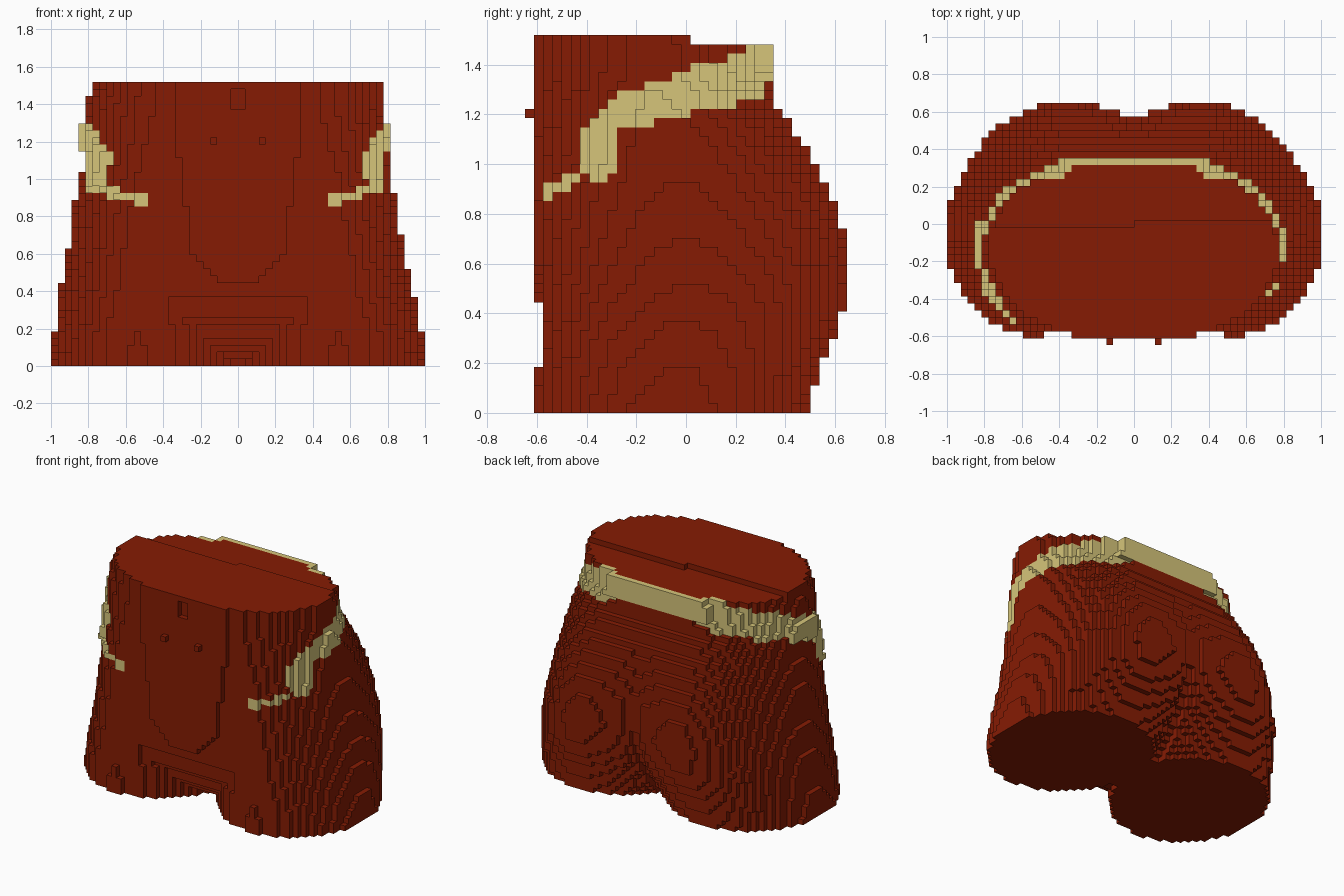
import bpy, bmesh, math

cube = bpy.data.objects.get("Cube")
if cube:
    bpy.data.objects.remove(cube, do_unlink=True)

V = 2 / 54                      # block size
NX, NY, NZ = 54, 35, 41


def interp(table, t):
    """Piecewise linear lookup."""
    if t <= table[0][0]:
        return table[0][1]
    for (a, u), (b, w) in zip(table, table[1:]):
        if t <= b:
            return u + (w - u) * (t - a) / (b - a)
    return table[-1][1]


def material(name, rgb):
    m = bpy.data.materials.new(name)
    m.use_nodes = True
    m.diffuse_color = (*rgb, 1)
    m.node_tree.nodes["Principled BSDF"].inputs["Base Color"].default_value = (*rgb, 1)
    return m


RED = material("dark red cloth", (0.237, 0.0112, 0.001))
TAN = material("tan belt", (0.67, 0.56, 0.195))

# Profiles by height: half width on each side, back, front and widest depth
WIDTH_LEFT = [(0, 1.01), (.19, .9815), (.37, .944), (.52, .907), (.70, .87),
              (.93, .833), (1.3, .796), (1.36, .777), (1.52, .77)]
WIDTH_RIGHT = [(0, 1.01), (.19, .9815), (.45, .946), (.63, .909), (.88, .872),
               (1.03, .835), (1.45, .7965), (1.47, .777), (1.52, .77)]
BACK = [(0, .49), (.11, .5185), (.22, .5555), (.3, .5925), (.41, .631), (.57, .646),
        (.74, .631), (.85, .5925), (.93, .5555), (1.0, .5185), (1.08, .4815),
        (1.13, .444), (1.2, .407), (1.24, .37), (1.33, .334), (1.36, .32)]
FRONT = [(0, -.597), (.18, -.593), (.4, -.58), (.9, -.585), (1.1, -.59), (1.5, -.594)]
MIDDLE = [(0, -.05), (.5, .02), (1.0, -.04), (1.3, -.13)]
# Where each leg is deepest
LEG_FRONT = [(0, .54), (.3, .54), (.55, .5), (1.0, .4), (1.3, .25), (1.5, .22)]
LEG_BACK = [(0, .5), (.5, .4), (1.0, .35), (1.3, .2)]
# Share of the depth filled by the sloping crotch, and depth of the rear cleft
CROTCH = [(0, .2), (.025, .25), (.07, .58), (.11, .68), (.15, .74), (.19, .79),
          (.26, .87), (.37, .95), (.48, 1)]
CLEFT = [(0, .8), (.1, .56), (.2, .43), (.35, .3), (.57, .2), (1.0, .06), (1.3, 0)]
PANEL = [(.45, .1), (.52, .18), (.62, .25), (.8, .27), (1.1, .31), (1.25, .335)]
# Lower and upper edge of the belt, by depth
BELT_LOW = [(-.57, .855), (-.52, .87), (-.46, .91), (-.42, .95), (-.33, .935), (-.29, .97),
            (-.275, 1.13), (-.2, 1.15), (-.1, 1.18), (.03, 1.21), (.15, 1.22), (.25, 1.25),
            (.3, 1.26), (.33, 1.33)]
BELT_HIGH = [(-.57, .9), (-.52, .93), (-.46, .96), (-.43, 1.0), (-.405, 1.18), (-.34, 1.2),
             (-.315, 1.27), (-.2, 1.3), (-.1, 1.34), (0, 1.38), (.1, 1.41), (.23, 1.44),
             (.26, 1.49), (.35, 1.49)]


def centre(k):
    return (-1 + (k[0] + .5) * V, (k[1] - NY / 2 + .5) * V, (k[2] + .5) * V)


def arc(x, c, w):
    """Depth share at distance x from the middle: a leg centred on c, ending at w."""
    u = (x - c) / (w - c) if x > c else (c - x) / c
    return math.sqrt(max(0, 1 - u * u))


def inside(k):
    x, y, z = centre(k)
    if z > 1.48 and y > (.02 if x > 0 else -.01):     # stepped waist top
        return False
    w = interp(WIDTH_LEFT if x > 0 else WIDTH_RIGHT, z)
    x, mid = abs(x), interp(MIDDLE, z)
    if x >= w:
        return False
    if z > .45 and x < interp(PANEL, z) and -.61 < y < mid:   # flat belly panel
        return True
    if y > mid:
        c = interp(LEG_BACK, z)
        share = arc(x, c, w)
        if x < c:
            share = 1 - interp(CLEFT, z) * (1 - share)
        return y - mid <= (interp(BACK, z) - mid) * share
    c = interp(LEG_FRONT, z)
    share = arc(x, c, w)
    if x < c:
        share = max(share, interp(CROTCH, z))
    return mid - y <= (mid - interp(FRONT, z)) * share


grid = [(i, j, k) for i in range(NX) for j in range(NY) for k in range(NZ)]
body = {c for c in grid if inside(c)}

# Small fly recess in the front
for c in list(body):
    x, y, z = centre(c)
    if abs(x) < .04 and y < -.58 and 1.37 < z < 1.49:
        body.discard(c)

SIDES = [(1, 0, 0), (-1, 0, 0), (0, 1, 0), (0, -1, 0)]


def in_band(c):
    x, y, z = centre(c)
    if y < -.54 and not .48 < abs(x) < .57:           # narrow front tips
        return False
    return ((abs(x) > .45 or y > .25) and -.58 < y < .353
            and interp(BELT_LOW, y) < z < interp(BELT_HIGH, y))


# Belt: flush with the cloth, standing out one block at the back and front left
belt = set()
for c in body:
    for d in SIDES:
        n = (c[0] + d[0], c[1] + d[1], c[2])
        if n in body:
            continue
        x, y, z = centre(n)
        if in_band(n) and (y > .32 or (x < 0 and y < .02 and z < 1.3)):
            belt.add(n)
        elif in_band(c):
            belt.add(c)
body -= belt

# Two studs on the front
studs = {(i, 0, 32) for i in (23, 30)}
solid = body | belt | studs

FACES = {
    (1, 0, 0): ((1, 0, 0), (1, 1, 0), (1, 1, 1), (1, 0, 1)),
    (-1, 0, 0): ((0, 1, 0), (0, 0, 0), (0, 0, 1), (0, 1, 1)),
    (0, 1, 0): ((1, 1, 0), (0, 1, 0), (0, 1, 1), (1, 1, 1)),
    (0, -1, 0): ((0, 0, 0), (1, 0, 0), (1, 0, 1), (0, 0, 1)),
    (0, 0, 1): ((0, 0, 1), (1, 0, 1), (1, 1, 1), (0, 1, 1)),
    (0, 0, -1): ((0, 1, 0), (1, 1, 0), (1, 0, 0), (0, 0, 0)),
}


def build(name, cells, mat):
    """Make a mesh from the exposed sides of the blocks."""
    bm = bmesh.new()
    verts = {}

    def vert(p):
        if p not in verts:
            verts[p] = bm.verts.new((-1 + p[0] * V, (p[1] - NY / 2) * V, p[2] * V))
        return verts[p]

    for c in sorted(cells):
        for d, corners in FACES.items():
            if tuple(a + b for a, b in zip(c, d)) not in solid:
                bm.faces.new([vert(tuple(a + b for a, b in zip(c, q))) for q in corners])
    me = bpy.data.meshes.new(name)
    bm.to_mesh(me)
    bm.free()
    me.materials.append(mat)
    bpy.context.scene.collection.objects.link(bpy.data.objects.new(name, me))


build("trousers", body, RED)
build("belt", belt, TAN)
build("front_studs", studs, RED)
